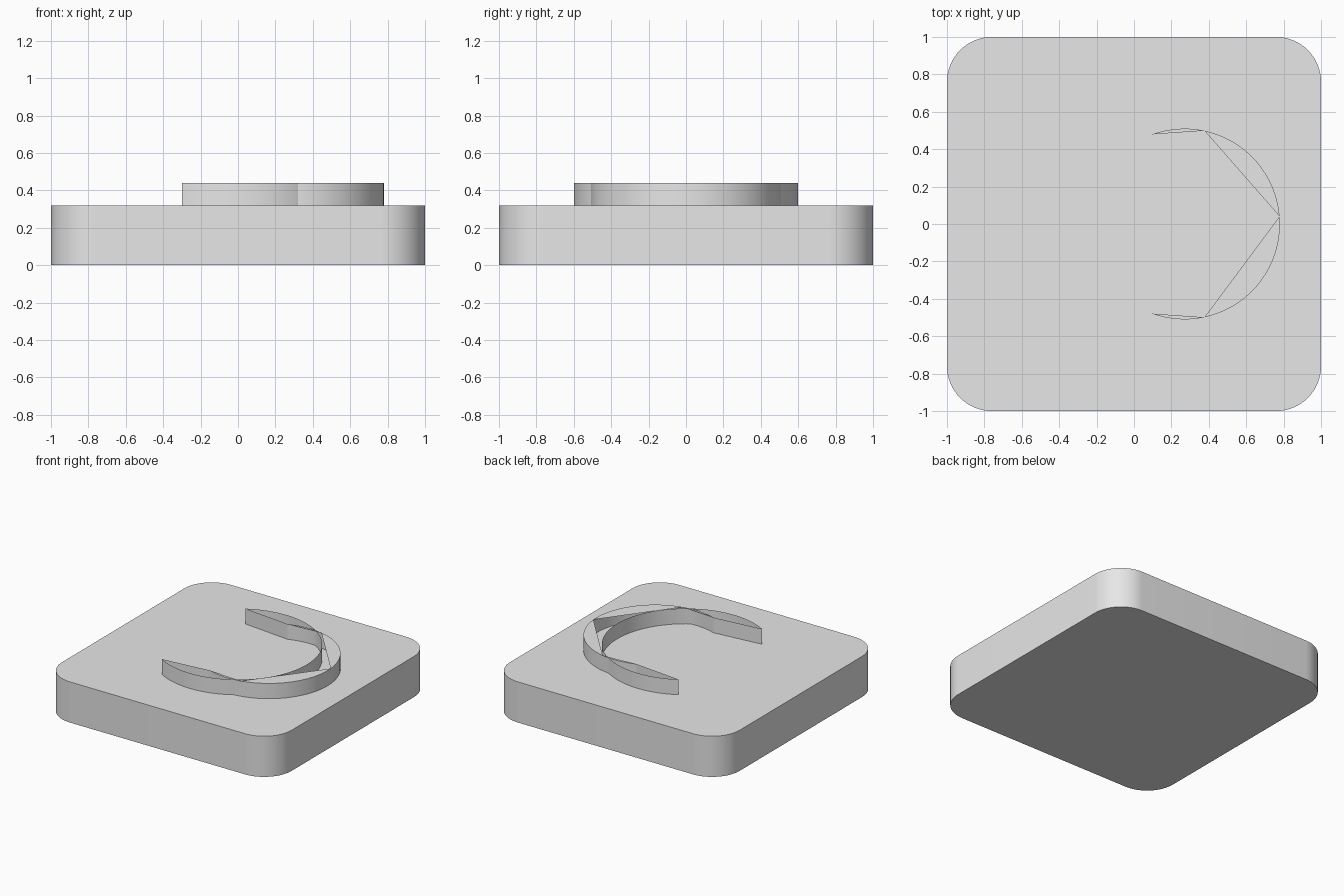
import bpy, bmesh, math

cube = bpy.data.objects.get("Cube")
if cube:
    bpy.data.objects.remove(cube, do_unlink=True)

BASE_TOP, RIM_TOP = 0.32, 0.44
STEPS = 48

grey = bpy.data.materials.new("light grey")
grey.use_nodes = True
grey.diffuse_color = (0.8, 0.8, 0.8, 1)
grey.node_tree.nodes["Principled BSDF"].inputs["Base Color"].default_value = (0.8, 0.8, 0.8, 1)


def arc(cx, cy, r, start, end, steps):
    """Points along an arc, angles in degrees."""
    angles = [math.radians(start + (end - start) * i / steps) for i in range(steps + 1)]
    return [(cx + r * math.cos(a), cy + r * math.sin(a)) for a in angles]


def finish(name, bm):
    mesh = bpy.data.meshes.new(name)
    bm.to_mesh(mesh)
    bm.free()
    mesh.materials.append(grey)
    obj = bpy.data.objects.new(name, mesh)
    bpy.context.collection.objects.link(obj)
    bpy.ops.object.select_all(action="DESELECT")
    obj.select_set(True)
    bpy.context.view_layer.objects.active = obj
    bpy.ops.object.shade_smooth_by_angle(angle=math.radians(30))
    return obj


def wall(name, path):
    """Thin upright wall standing on the base along an open path."""
    bm = bmesh.new()
    low = [bm.verts.new((x, y, BASE_TOP)) for x, y in path]
    high = [bm.verts.new((x, y, RIM_TOP)) for x, y in path]
    for i in range(len(path) - 1):
        bm.faces.new((low[i], low[i + 1], high[i + 1], high[i]))
    return finish(name, bm)


def cap(name, points):
    """Flat cover between an arc and its chord."""
    bm = bmesh.new()
    face = bm.faces.new([bm.verts.new((x, y, RIM_TOP)) for x, y in points])
    face.normal_update()
    if face.normal.z < 0:
        face.normal_flip()
    return finish(name, bm)


# Base plate with rounded corners
radius = 0.24
inset = 1 - radius
outline = []
for i, (sx, sy) in enumerate(((1, 1), (-1, 1), (-1, -1), (1, -1))):
    outline += arc(sx * inset, sy * inset, radius, 90 * i, 90 * i + 90, 16)
bm = bmesh.new()
bottom = bm.faces.new([bm.verts.new((x, y, 0)) for x, y in outline])
top = bmesh.ops.extrude_face_region(bm, geom=[bottom], use_keep_orig=True)
bmesh.ops.translate(bm, verts=[v for v in top["geom"] if isinstance(v, bmesh.types.BMVert)],
                    vec=(0, 0, BASE_TOP))
bmesh.ops.recalc_face_normals(bm, faces=bm.faces)
finish("base_plate", bm)

# Two overlapping arc walls
large = arc(0, 0, 0.6, -120, 120, STEPS)
small = arc(0.27, 0, 0.51, -110, 110, STEPS)
wall("large_arc_wall", large)
wall("small_arc_wall", small)

# Straight walls joining the arc ends
wall("left_end_wall", [large[-1], small[-1]])
wall("right_end_wall", [small[0], large[0]])

# Covers over parts of the small arc
cuts = (0, 7, 25, 41, STEPS)
for name, a, b in zip(("right_sliver_cap", "right_segment_cap", "left_segment_cap", "left_sliver_cap"),
                      cuts, cuts[1:]):
    cap(name, small[a:b + 1])
